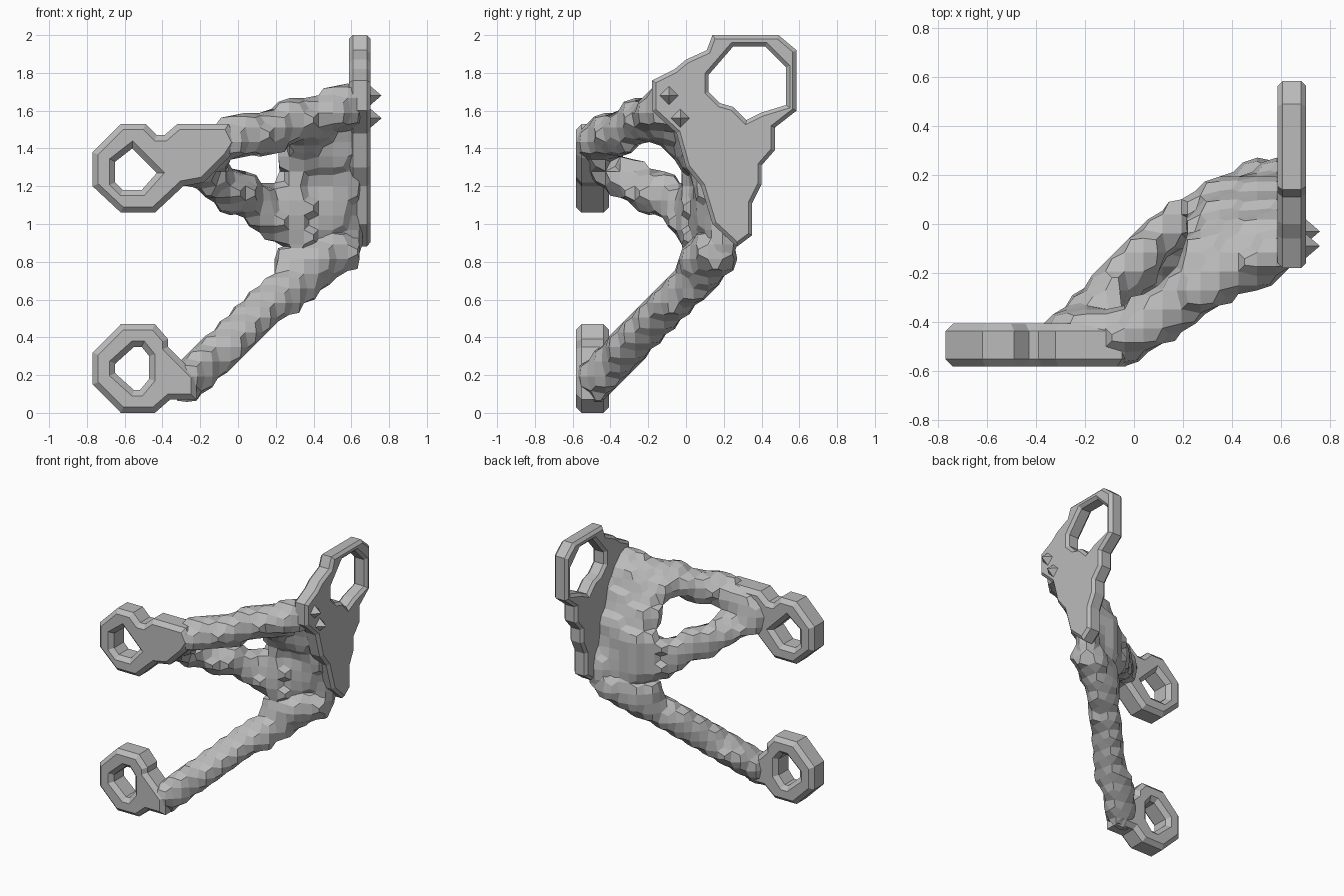
import bpy, bmesh
from math import radians, floor, ceil
from itertools import product
from mathutils import Vector

cube = bpy.data.objects.get("Cube")
if cube:
    bpy.data.objects.remove(cube)

GREY = (0.5, 0.5, 0.5, 1)
metal = bpy.data.materials.new("grey metal")
metal.use_nodes = True
metal.diffuse_color = GREY
metal.node_tree.nodes["Principled BSDF"].inputs["Base Color"].default_value = GREY

CELL = 0.0775
AXES = [Vector((1, 0, 0)), Vector((0, 1, 0)), Vector((0, 0, 1))]


def plate(name, outline, hole, thickness, chamfer, location, rotation):
    """Flat chamfered plate with one hole, drawn as a filled curve."""
    curve = bpy.data.curves.new(name, "CURVE")
    curve.dimensions = "2D"
    curve.fill_mode = "BOTH"
    curve.extrude = thickness / 2 - chamfer
    curve.bevel_depth = chamfer
    curve.bevel_resolution = 0
    curve.offset = -chamfer
    for loop in (outline, hole):
        spline = curve.splines.new("POLY")
        spline.points.add(len(loop) - 1)
        for point, (u, v) in zip(spline.points, loop):
            point.co = (u, v, 0, 1)
        spline.use_cyclic_u = True
    obj = bpy.data.objects.new(name, curve)
    bpy.context.collection.objects.link(obj)
    obj.location = location
    obj.rotation_euler = [radians(a) for a in rotation]
    bpy.ops.object.select_all(action="DESELECT")
    obj.select_set(True)
    bpy.context.view_layer.objects.active = obj
    bpy.ops.object.convert(target="MESH")
    obj = bpy.context.view_layer.objects.active
    obj.data.materials.clear()
    obj.data.materials.append(metal)
    obj.data.shade_flat()


def bars(path, radius):
    """Round bars that follow a path."""
    pts = [Vector(p) for p in path]
    return [(a, b, radius) for a, b in zip(pts, pts[1:])]


def sheet(start, end, radius, count=8):
    """Row of overlapping bars swept from one path to another."""
    rows = []
    for k in range(count + 1):
        rows += bars([Vector(p).lerp(Vector(q), k / count) for p, q in zip(start, end)], radius)
    return rows


def stepped(name, segments):
    """Join bars into one coarse, stepped, faceted solid."""
    filled = set()
    for a, b, r in segments:
        ranges = [range(floor((min(a[i], b[i]) - r) / CELL),
                        ceil((max(a[i], b[i]) + r) / CELL) + 1) for i in range(3)]
        axis = b - a
        for node in product(*ranges):
            p = Vector(node) * CELL
            t = max(0, min(1, (p - a).dot(axis) / axis.length_squared))
            if (p - a - axis * t).length <= r:
                filled.add(node)
    bm = bmesh.new()
    corners = {}

    def corner(cell):
        # Each corner sits at the mean of the surface crossings in its cell
        if cell not in corners:
            crossings = []
            for o in product((0, 1), repeat=3):
                n = tuple(c + d for c, d in zip(cell, o))
                for i in range(3):
                    if o[i] == 0:
                        m = tuple(c + (k == i) for k, c in enumerate(n))
                        if (n in filled) != (m in filled):
                            crossings.append((Vector(n) + Vector(m)) / 2)
            co = sum(crossings, Vector()) / len(crossings) * CELL
            corners[cell] = bm.verts.new(co)
        return corners[cell]

    for node in sorted(filled):
        for i, sign in product(range(3), (1, -1)):
            other = Vector(node) + AXES[i] * sign
            if tuple(int(c) for c in other) in filled:
                continue
            base = Vector(node) - (AXES[i] if sign < 0 else Vector())
            u, v = AXES[(i + 1) % 3], AXES[(i + 2) % 3]
            ring = [base - u - v, base - v, base, base - u][::sign]
            bm.faces.new([corner(tuple(int(c) for c in q)) for q in ring])
    bmesh.ops.dissolve_limit(bm, angle_limit=radians(1), verts=bm.verts, edges=bm.edges)
    mesh = bpy.data.meshes.new(name)
    bm.to_mesh(mesh)
    bm.free()
    mesh.materials.append(metal)
    bpy.context.collection.objects.link(bpy.data.objects.new(name, mesh))


# Front mounting lugs
plate("lower_lug",
      [(-.62, 0), (-.44, 0), (-.36, .07), (-.22, .07), (-.22, .2), (-.3, .28), (-.37, .35),
       (-.37, .39), (-.44, .47), (-.62, .47), (-.77, .32), (-.77, .15)],
      [(-.55, .12), (-.52, .12), (-.47, .18), (-.47, .3), (-.51, .35), (-.55, .35),
       (-.65, .26), (-.65, .21)],
      .175, .03, (0, -.495, 0), (90, 0, 0))
plate("upper_lug",
      [(-.62, 1.06), (-.44, 1.06), (-.29, 1.2), (-.18, 1.22), (-.05, 1.35), (0, 1.43),
       (-.05, 1.53), (-.32, 1.53), (-.39, 1.47), (-.43, 1.47), (-.49, 1.53), (-.62, 1.53),
       (-.77, 1.38), (-.77, 1.2)],
      [(-.61, 1.18), (-.51, 1.18), (-.43, 1.27), (-.56, 1.4), (-.65, 1.33), (-.65, 1.22)],
      .175, .03, (0, -.495, 0), (90, 0, 0))

# Side plate with the large ring
plate("side_plate",
      [(.14, 2), (.49, 2), (.585, 1.92), (.585, 1.6), (.47, 1.51), (.47, 1.39), (.4, 1.31),
       (.4, 1.21), (.35, 1.11), (.35, .94), (.27, .88), (.14, 1.0), (.08, 1.2), (0, 1.3),
       (-.05, 1.48), (-.18, 1.6), (-.18, 1.76), (-.06, 1.82), (0, 1.87), (.11, 1.92)],
      [(.25, 1.94), (.42, 1.94), (.53, 1.83), (.53, 1.63), (.4, 1.59), (.32, 1.55),
       (.25, 1.62), (.18, 1.64), (.12, 1.7), (.12, 1.79)],
      .115, .02, (.645, 0, 0), (90, 0, 90))

# Small points on the outer face of the side plate
for i, (y, z) in enumerate([(-.09, 1.68), (-.03, 1.56)]):
    bpy.ops.mesh.primitive_cone_add(vertices=4, radius1=.06, depth=.07,
                                    location=(.725, y, z), rotation=(0, radians(90), 0))
    bpy.context.object.name = f"plate_point_{i + 1}"
    bpy.context.object.data.materials.append(metal)

# Diagonal lower arm, thicker where it meets the web
stepped("lower_arm", bars([(-.26, -.47, .17), (.45, .14, .82)], .115)
        + bars([(.32, .05, .8), (.54, .16, .85)], .125))

# Upper arm, back brace, and the sloping web between them
truss = bars([(-.3, -.49, 1.38), (0, -.44, 1.45), (.3, -.23, 1.54), (.56, -.12, 1.62)], .125)
truss += bars([(-.25, -.45, 1.29), (.12, -.04, 1.07), (.32, .06, .92)], .1)
truss += bars([(-.15, -.33, 1.28), (.12, -.03, 1.14), (.35, .07, 1.12)], .09)
truss += sheet([(.3, -.1, 1.52), (.31, .08, 1.25), (.32, .09, .92)],
               [(.6, -.02, 1.6), (.6, .13, 1.25), (.6, .19, .9)], .08)
stepped("web_truss", truss)
